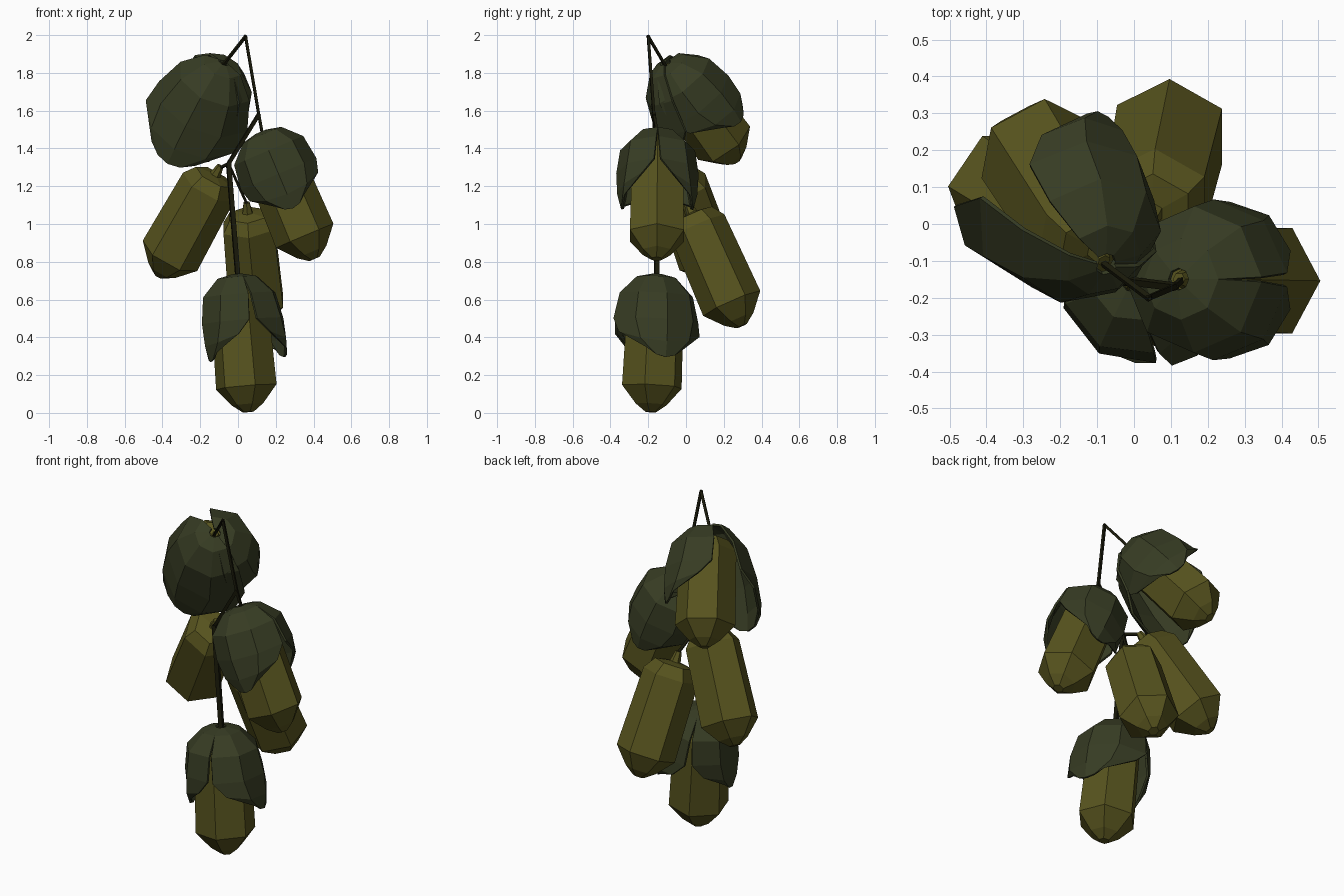
import bpy, math
from mathutils import Vector

cube = bpy.data.objects.get("Cube")
if cube:
    bpy.data.objects.remove(cube)


def material(name, rgb):
    m = bpy.data.materials.new(name)
    m.use_nodes = True
    m.diffuse_color = (*rgb, 1)
    m.node_tree.nodes["Principled BSDF"].inputs["Base Color"].default_value = (*rgb, 1)
    return m


OLIVE = material("olive_pod", (0.096, 0.088, 0.013))
GREEN = material("dark_green_leaf", (0.038, 0.045, 0.017))
BROWN = material("dark_stem", (0.010, 0.010, 0.003))


def add_mesh(name, verts, faces, mat):
    me = bpy.data.meshes.new(name)
    me.from_pydata(verts, [], faces)
    me.materials.append(mat)
    ob = bpy.data.objects.new(name, me)
    bpy.context.collection.objects.link(ob)
    return ob


def frame(top, bottom, side):
    """Axis, side and cross directions of a hanging part."""
    d = (bottom - top).normalized()
    s = Vector(side)
    s = (s - d * s.dot(d)).normalized()
    return d, s, d.cross(s)


def ring_point(top, axes, along, radius, angle):
    d, s, c = axes
    return top + d * along + (s * math.cos(angle) + c * math.sin(angle)) * radius


def lathe(name, top, axes, profile, sides, mat):
    verts = [ring_point(top, axes, a, r, math.tau * (k + 0.5) / sides)
             for a, r in profile for k in range(sides)]
    faces = [(i * sides + k, i * sides + (k + 1) % sides,
              (i + 1) * sides + (k + 1) % sides, (i + 1) * sides + k)
             for i in range(len(profile) - 1) for k in range(sides)]
    last = (len(profile) - 1) * sides
    faces.append(tuple(reversed(range(sides))))
    faces.append(tuple(range(last, last + sides)))
    return add_mesh(name, verts, faces, mat)


# Pod: fraction of the length, radius
POD = [(-0.09, 0.018), (0, 0.03), (0.02, 0.11), (0.12, 0.155),
       (0.8, 0.165), (0.94, 0.085), (1, 0.03)]
# Leaf: distance along the pod, radius, half of the spread in degrees
LEAF = [(-0.07, 0.03, 90), (-0.05, 0.11, 90), (0.05, 0.2, 88),
        (0.2, 0.224, 85), (0.33, 0.222, 68), (0.42, 0.205, 26)]
COLUMNS = 5


def leaf(name, top, axes, facing, stretch, flare):
    verts = []
    for along, radius, spread in LEAF:
        for k in range(COLUMNS):
            u = 2 * k / (COLUMNS - 1) - 1
            # the lower edge curves up towards the sides
            lift = 0.05 * u * u if along > 0.3 else 0
            verts.append(ring_point(top, axes, (along - lift) * stretch,
                                    radius + flare * max(along, 0),
                                    facing + math.radians(spread) * u))
    faces = [(i * COLUMNS + k, i * COLUMNS + k + 1,
              (i + 1) * COLUMNS + k + 1, (i + 1) * COLUMNS + k)
             for i in range(len(LEAF) - 1) for k in range(COLUMNS - 1)]
    ob = add_mesh(name, verts, faces, GREEN)
    mod = ob.modifiers.new("thickness", "SOLIDIFY")
    mod.thickness = 0.012


# name, top, bottom, side direction, (facing, stretch, flare) of each leaf
PODS = [
    ("bottom_pod", (0, -0.157, 0.67), (0.055, -0.187, 0.005), (1, 0.3, 0),
     [(0, 0.93, 0.06), (180, 0.93, -0.04)]),
    ("right_pod", (-0.12, -0.05, 1.26), (-0.42, 0.14, 0.725), (0, 1, 0), []),
    ("back_pod", (0.05, 0.03, 1.06), (0.108, 0.295, 0.46), (1, 0, 0), []),
    ("left_pod", (0.145, -0.15, 1.43), (0.405, -0.155, 0.815), (0, 1, 0),
     [(0, 0.9, -0.03), (180, 0.9, -0.03)]),
    ("top_pod", (-0.1, -0.07, 1.8), (-0.31, 0.27, 1.335), (0.6, 0.75, 0.28),
     [(12, 0.92, 0.04), (164, 1.1, 0.24)]),
]
for name, top, bottom, side, leaves in PODS:
    top, bottom = Vector(top), Vector(bottom)
    axes = frame(top, bottom, side)
    length = (bottom - top).length
    lathe(name, top, axes, [(f * length, r) for f, r in POD], 6, OLIVE)
    for i, (facing, stretch, flare) in enumerate(leaves):
        leaf(f"{name}_leaf_{i + 1}", top, axes, math.radians(facing), stretch, flare)


# Zigzag stem with a short branch to each pod
TIP = (0.04, -0.2, 1.993)
UPPER = (0.11, -0.17, 1.58)
LOWER = (-0.05, -0.15, 1.32)
STEMS = [
    ("stem_upper", TIP, UPPER, 0.01),
    ("stem_middle", UPPER, LOWER, 0.013),
    ("stem_lower", LOWER, (0, -0.155, 0.71), 0.017),
    ("branch_top_pod", TIP, (-0.08, -0.11, 1.84), 0.01),
    ("branch_left_pod", UPPER, (0.13, -0.15, 1.47), 0.01),
    ("branch_right_pod", LOWER, (-0.09, -0.07, 1.3), 0.01),
    ("branch_back_pod", LOWER, (0.05, 0.01, 1.1), 0.01),
]
for name, a, b, r in STEMS:
    a, b = Vector(a), Vector(b)
    lathe(name, a, frame(a, b, (1, 0.2, 0.1)),
          [(-0.005, r), ((b - a).length + 0.005, r)], 4, BROWN)
